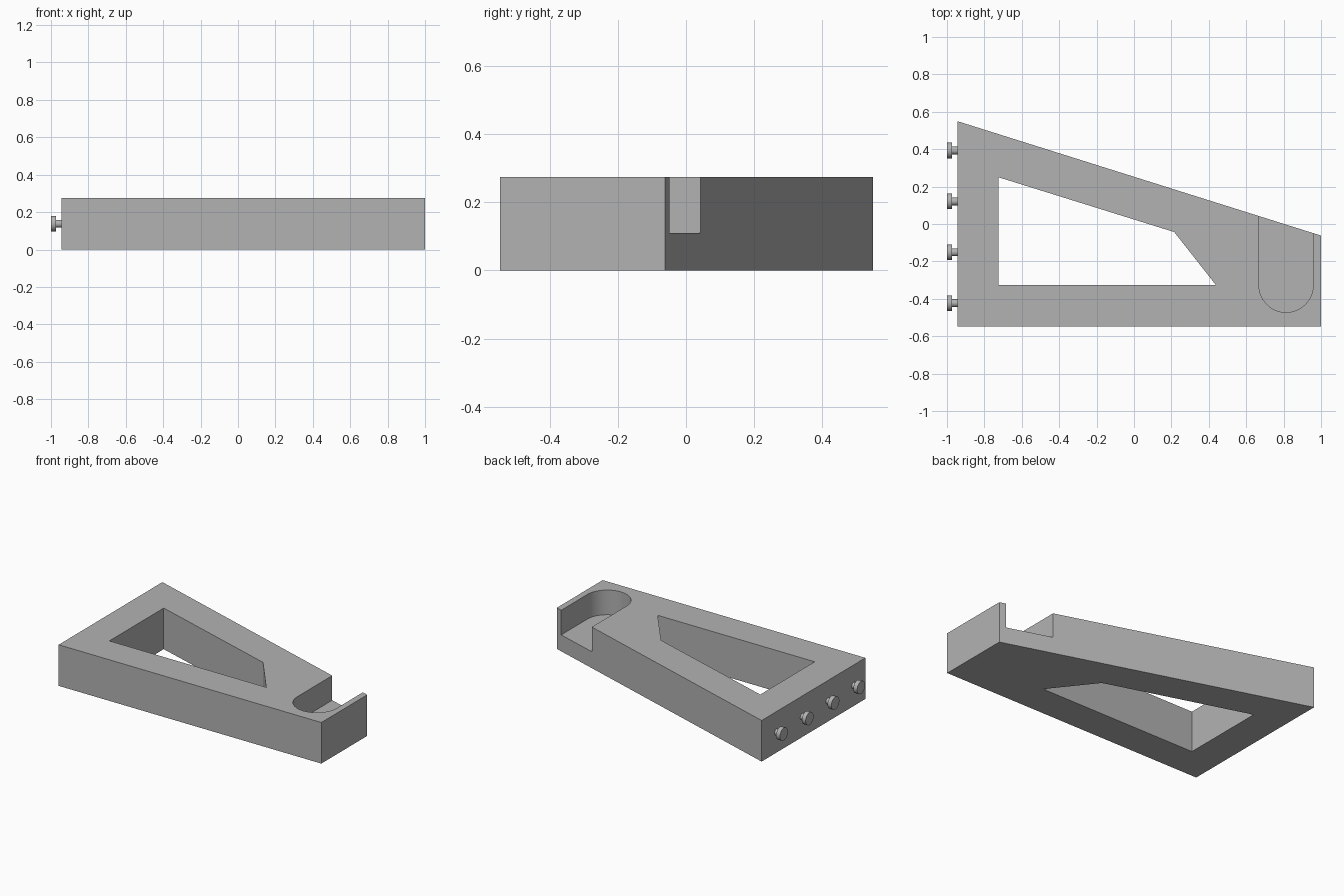
import bpy, bmesh, math
from mathutils import Matrix

if "Cube" in bpy.data.objects:
    bpy.data.objects.remove(bpy.data.objects["Cube"])

HEIGHT = 0.275

grey = bpy.data.materials.new("plain grey")
grey.diffuse_color = (0.45, 0.45, 0.45, 1)
grey.use_nodes = True
grey.node_tree.nodes["Principled BSDF"].inputs["Base Color"].default_value = grey.diffuse_color


def prism(name, outline, z0, z1):
    """Extrude a counter-clockwise XY outline from z0 to z1."""
    bm = bmesh.new()
    base = bm.faces.new([bm.verts.new((x, y, z0)) for x, y in outline])
    top = bmesh.ops.extrude_face_region(bm, geom=[base])["geom"]
    verts = [v for v in top if isinstance(v, bmesh.types.BMVert)]
    bmesh.ops.translate(bm, verts=verts, vec=(0, 0, z1 - z0))
    bmesh.ops.recalc_face_normals(bm, faces=bm.faces[:])
    return finish(name, bm)


def finish(name, bm):
    mesh = bpy.data.meshes.new(name)
    bm.to_mesh(mesh)
    bm.free()
    mesh.materials.append(grey)
    obj = bpy.data.objects.new(name, mesh)
    bpy.context.collection.objects.link(obj)
    return obj


def smooth(obj):
    bpy.ops.object.select_all(action="DESELECT")
    obj.select_set(True)
    bpy.context.view_layer.objects.active = obj
    bpy.ops.object.shade_smooth_by_angle(angle=math.radians(30))


def cut(obj, cutter):
    bpy.context.view_layer.objects.active = obj
    mod = obj.modifiers.new("cut", "BOOLEAN")
    mod.operation = "DIFFERENCE"
    mod.solver = "EXACT"
    mod.object = cutter
    bpy.ops.object.modifier_apply(modifier=mod.name)
    bpy.data.objects.remove(cutter, do_unlink=True)


# Tapered bracket body
body = prism("bracket_body",
             [(-0.945, -0.547), (1.0, -0.547), (1.0, -0.062), (-0.945, 0.55)],
             0, HEIGHT)

# Four-sided window through the body
cut(body, prism("window_cutter",
                [(-0.725, -0.325), (0.437, -0.325), (0.215, -0.043), (-0.725, 0.25)],
                -0.1, HEIGHT + 0.1))

# Round-ended pocket, open at the sloping back edge
cx, cy, r, n = 0.813, -0.327, 0.145, 32
arc = [(cx + r * math.cos(a), cy + r * math.sin(a))
       for a in (math.pi + math.pi * i / n for i in range(n + 1))]
cut(body, prism("pocket_cutter", arc + [(cx + r, 0.3), (cx - r, 0.3)],
                0.11, HEIGHT + 0.1))
smooth(body)

# Row of headed studs on the left end
for i in range(4):
    bm = bmesh.new()
    for radius, x0, x1 in ((0.021, -0.975, -0.94), (0.042, -1.0, -0.972)):
        place = Matrix.Translation(((x0 + x1) / 2, 0.393 - 0.272 * i, 0.138))
        bmesh.ops.create_cone(bm, cap_ends=True, segments=32, radius1=radius,
                              radius2=radius, depth=x1 - x0,
                              matrix=place @ Matrix.Rotation(math.pi / 2, 4, "Y"))
    smooth(finish(f"stud_{i + 1}", bm))
